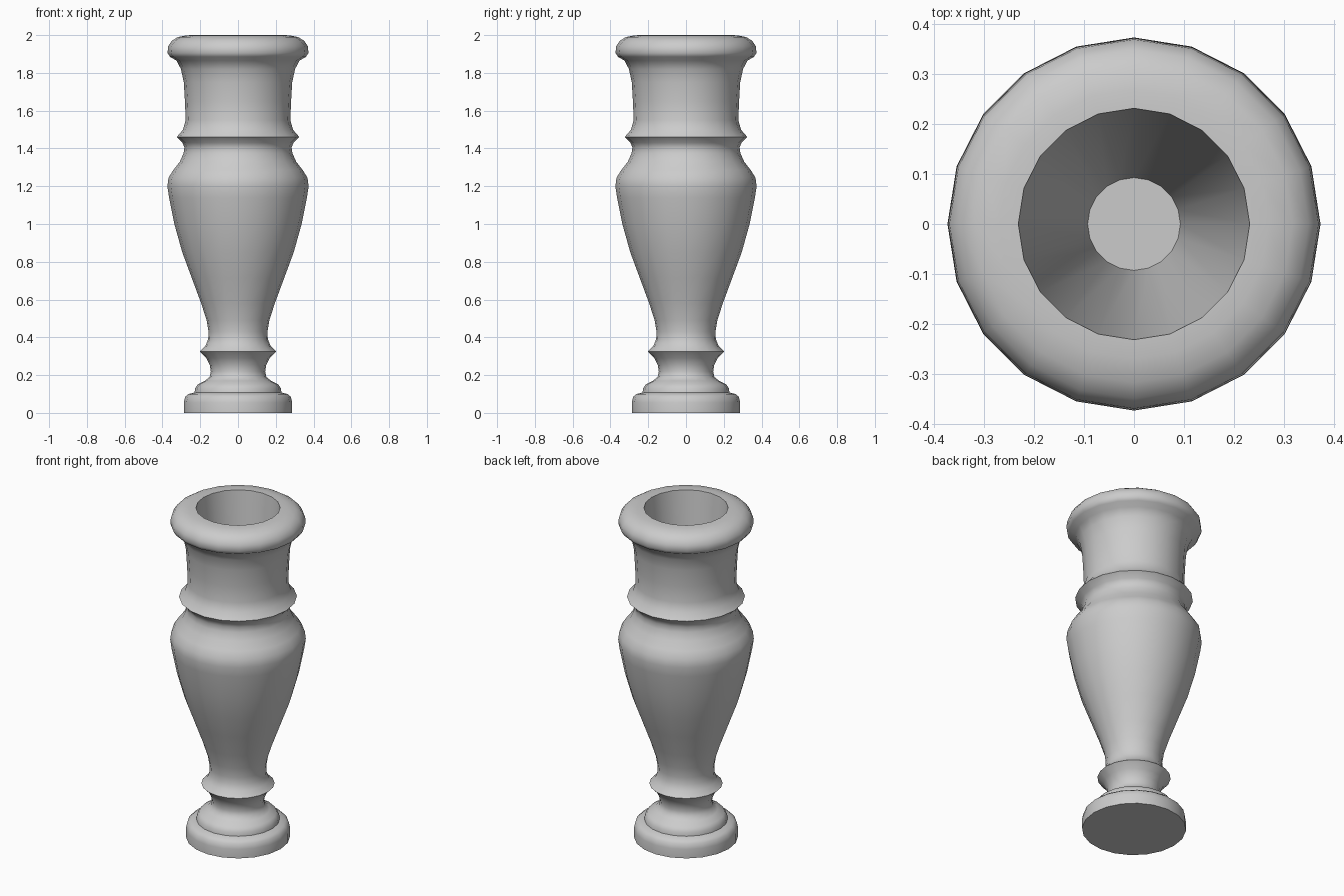
import bpy, bmesh, math

SIDES = 20

# Half-profile (radius, height) from foot, up the outside, then down the bore
PROFILE = [
    (0.287, 0.0), (0.287, 0.055), (0.28, 0.085), (0.262, 0.10), (0.23, 0.108),   # plinth
    (0.227, 0.13), (0.212, 0.152), (0.175, 0.17), (0.15, 0.19), (0.144, 0.22),   # foot
    (0.15, 0.255), (0.168, 0.29), (0.202, 0.325),                                # lower ring
    (0.172, 0.355), (0.158, 0.39), (0.156, 0.43), (0.166, 0.49), (0.195, 0.58),
    (0.245, 0.715), (0.295, 0.85), (0.337, 1.0), (0.365, 1.14), (0.374, 1.2),    # body
    (0.368, 1.245), (0.343, 1.285), (0.308, 1.33), (0.288, 1.375), (0.284, 1.405),
    (0.294, 1.43), (0.325, 1.46),                                                # upper ring
    (0.292, 1.498), (0.277, 1.55), (0.281, 1.65), (0.287, 1.75), (0.302, 1.82),
    (0.325, 1.865), (0.36, 1.885), (0.373, 1.905), (0.37, 1.94), (0.35, 1.97),   # rim
    (0.318, 1.99), (0.27, 1.999), (0.232, 2.0),
    (0.093, 0.45),                                                               # bore floor
]

bm = bmesh.new()
rings = []
for r, z in PROFILE:
    rings.append([bm.verts.new((r * math.cos(2 * math.pi * i / SIDES),
                                r * math.sin(2 * math.pi * i / SIDES), z))
                  for i in range(SIDES)])
for a, b in zip(rings, rings[1:]):
    for i in range(SIDES):
        j = (i + 1) % SIDES
        bm.faces.new((a[i], a[j], b[j], b[i]))
bm.faces.new(rings[0][::-1])   # underside
bm.faces.new(rings[-1])        # floor of the bore
bmesh.ops.recalc_face_normals(bm, faces=bm.faces)

mesh = bpy.data.meshes.new("vase")
bm.to_mesh(mesh)
bm.free()
vase = bpy.data.objects.new("vase", mesh)
bpy.context.collection.objects.link(vase)
bpy.context.view_layer.objects.active = vase
vase.select_set(True)
bpy.ops.object.shade_smooth_by_angle(angle=math.radians(45))
